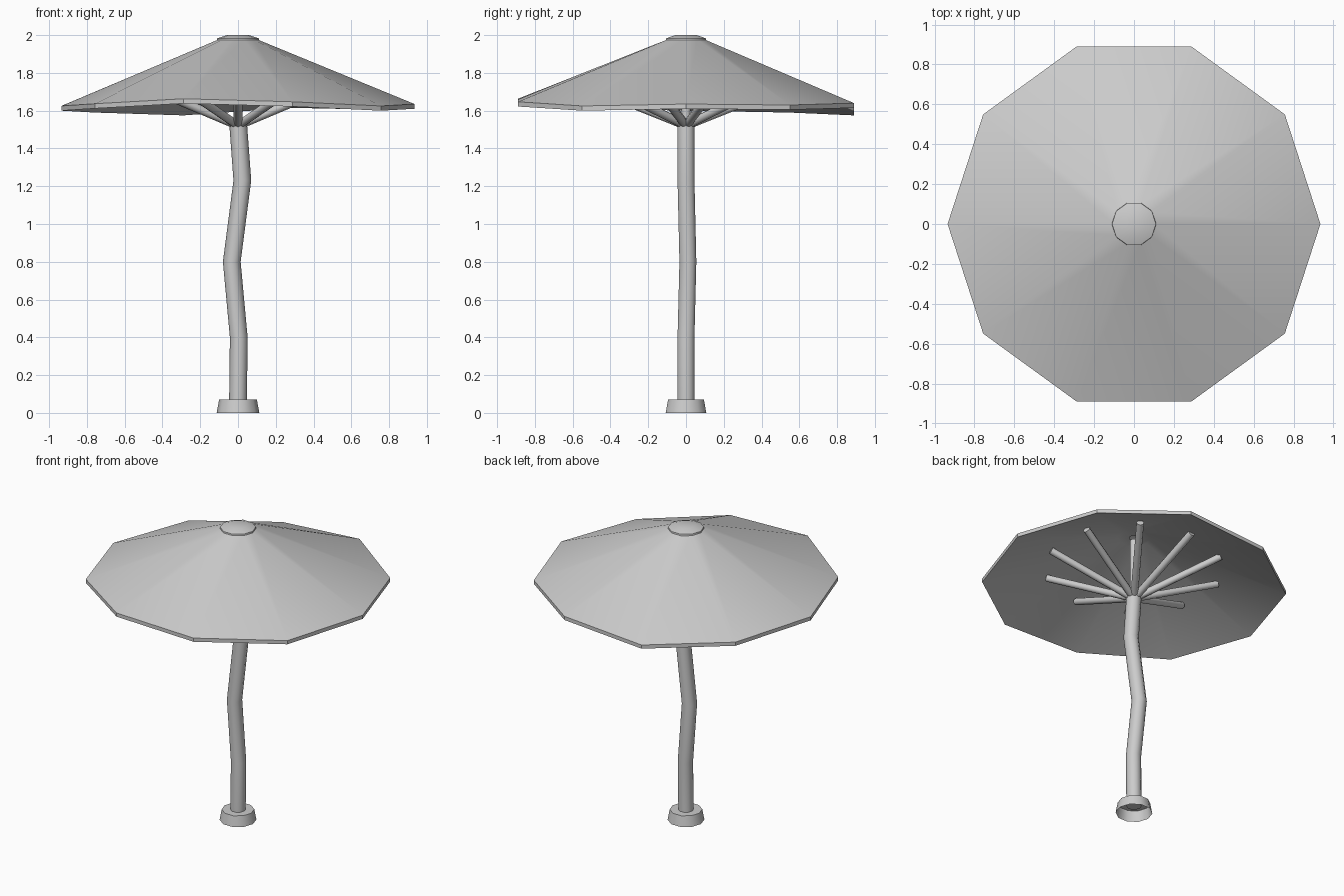
import bpy, bmesh
from math import sin, cos, tau, radians
from mathutils import Vector

SIDES = 10
cube = bpy.data.objects.get("Cube")
if cube:
    bpy.data.objects.remove(cube)

grey = bpy.data.materials.new("light grey")
grey.use_nodes = True
tone = (0.6, 0.6, 0.6, 1)
grey.diffuse_color = tone
grey.node_tree.nodes["Principled BSDF"].inputs["Base Color"].default_value = tone


def ring(r, z, x=0, y=0, n=SIDES):
    """Horizontal polygon; z may be one height or one height per corner."""
    zs = z if isinstance(z, list) else [z] * n
    return [Vector((x + r * cos(tau * i / n), y + r * sin(tau * i / n), zs[i]))
            for i in range(n)]


def loft(name, rings, cap_start=False, cap_end=False, smooth=60):
    """Skin a stack of rings into one smooth-shaded object."""
    bm = bmesh.new()
    loops = [[bm.verts.new(p) for p in pts] for pts in rings]
    for a, b in zip(loops, loops[1:]):
        n = len(a)
        for i in range(n):
            j = (i + 1) % n
            bm.faces.new((a[i], a[j], b[j], b[i]))
    if cap_start:
        bm.faces.new(loops[0][::-1])
    if cap_end:
        bm.faces.new(loops[-1])
    mesh = bpy.data.meshes.new(name)
    bm.to_mesh(mesh)
    bm.free()
    mesh.materials.append(grey)
    obj = bpy.data.objects.new(name, mesh)
    bpy.context.collection.objects.link(obj)
    bpy.ops.object.select_all(action='DESELECT')
    obj.select_set(True)
    bpy.context.view_layer.objects.active = obj
    bpy.ops.object.shade_smooth_by_angle(angle=radians(smooth))
    return obj


def rod(name, start, end, r, n=8):
    """Straight round bar between two points."""
    turn = (end - start).to_track_quat('Z', 'Y')
    section = [turn @ p for p in ring(r, 0, n=n)]
    return loft(name, [[start + p for p in section], [end + p for p in section]], True, True)


# Hollow foot, open below
loft("foot", [ring(0.113, 0), ring(0.1, 0.07), ring(0.04, 0.07)], smooth=70)

# Crooked pole: x, y, z of each bend
bends = [(0, 0, 0.05), (0.004, 0, 0.4), (-0.033, 0.01, 0.8), (0.023, 0, 1.23), (0, 0, 1.54)]
loft("pole", [ring(0.047, z, x, y) for x, y, z in bends], True, True)
rod("inner_pole", Vector((0, 0, 1.52)), Vector((0, 0, 1.93)), 0.025)

# Canopy shell with an uneven rim
rim = [1.61, 1.605, 1.615, 1.575, 1.59, 1.60, 1.612, 1.638, 1.622, 1.60]
loft("canopy", [ring(0.03, 1.95), ring(0.1, 1.95), ring(0.935, rim),
                ring(0.935, [z + 0.025 for z in rim]), ring(0.1, 1.978)], smooth=30)

# Domed cap
loft("cap", [ring(0.113, 1.962), ring(0.11, 1.983), ring(0.06, 2.0)], cap_end=True)

# Ribs fan out to the middle of each canopy panel
for i in range(SIDES):
    a = tau * (i + 0.5) / SIDES
    out = Vector((cos(a), sin(a), 0))
    rod(f"rib_{i + 1}", out * 0.01 + Vector((0, 0, 1.525)),
        out * 0.55 + Vector((0, 0, 1.742)), 0.023)
